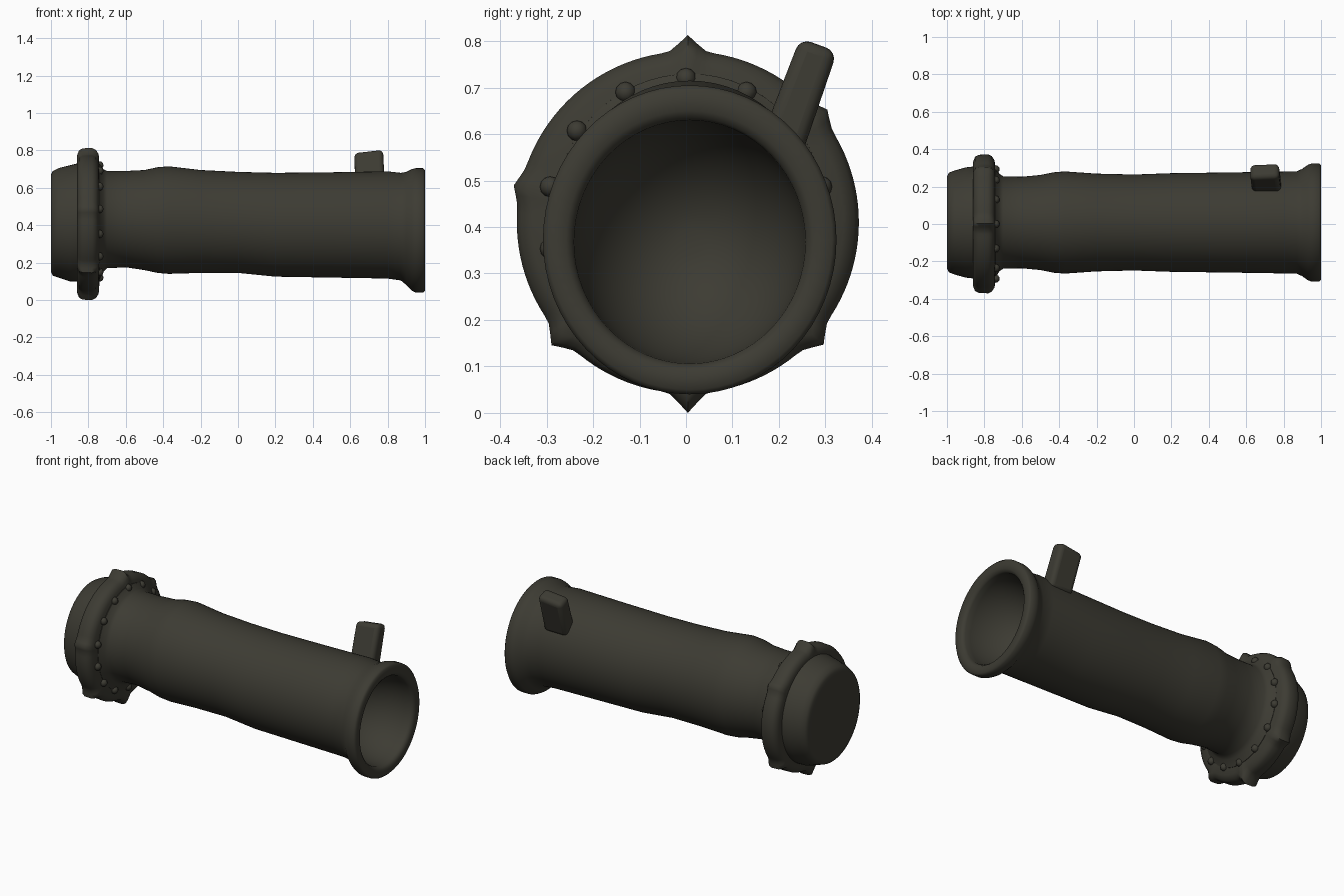
import bpy, bmesh, math
from mathutils import Vector, Matrix

cube = bpy.data.objects.get("Cube")
if cube:
    bpy.data.objects.remove(cube, do_unlink=True)

olive = bpy.data.materials.new("dark olive")
olive.use_nodes = True
color = (0.046, 0.044, 0.033, 1)
olive.diffuse_color = color
olive.node_tree.nodes["Principled BSDF"].inputs["Base Color"].default_value = color


def finish(bm, name, angle=50):
    """Turn a bmesh into a smooth shaded object."""
    bmesh.ops.recalc_face_normals(bm, faces=bm.faces)
    mesh = bpy.data.meshes.new(name)
    bm.to_mesh(mesh)
    bm.free()
    obj = bpy.data.objects.new(name, mesh)
    bpy.context.collection.objects.link(obj)
    mesh.materials.append(olive)
    bpy.ops.object.select_all(action="DESELECT")
    obj.select_set(True)
    bpy.context.view_layer.objects.active = obj
    bpy.ops.object.shade_smooth_by_angle(angle=math.radians(angle))
    return obj


def loft(name, stations, point, segments, closed=False, angle=50):
    """Skin rings along x; point(station, angle) gives each vertex."""
    bm = bmesh.new()
    rings = [[bm.verts.new(point(s, math.tau * i / segments)) for i in range(segments)]
             for s in stations]
    pairs = list(zip(rings, rings[1:]))
    if closed:
        pairs.append((rings[-1], rings[0]))
    for a, b in pairs:
        for i in range(segments):
            j = (i + 1) % segments
            bm.faces.new((a[i], a[j], b[j], b[i]))
    if not closed:
        bm.faces.new(rings[0])
        bm.faces.new(rings[-1])
    return finish(bm, name, angle)


# Tube: x, top height, bottom height, ending in a hollow bowl
tube = [
    (-1, .63, .19), (-1, .67, .15), (-.99, .69, .13), (-.96, .705, .12),
    (-.9, .72, .1), (-.86, .73, .1), (-.74, .73, .11), (-.72, .7, .15),
    (-.7, .69, .17), (-.6, .69, .175), (-.5, .695, .16), (-.43, .71, .145),
    (-.37, .715, .14), (-.2, .695, .145), (0, .685, .145), (.2, .68, .125),
    (.5, .683, .12), (.8, .688, .115), (.87, .68, .105), (.9, .685, .08),
    (.93, .7, .05), (.95, .705, .04), (.99, .705, .04), (1, .695, .05),
    (1, .65, .09), (.99, .635, .1),
]
steps = 14
for k in range(steps):
    t = math.pi / 2 * k / steps
    radius = .262 * math.cos(t)
    tube.append((.98 - .32 * math.sin(t), .368 + radius, .368 - radius))


def tube_point(s, a):
    x, top, bottom = s
    r = (top - bottom) / 2
    return (x, .008 + .95 * r * math.cos(a), (top + bottom) / 2 + r * math.sin(a))


loft("tube", tube, tube_point, 64)

# Flange with pointed lugs: lug direction in degrees and height
lugs = {39: .018, 90: .035, 168: .015, 222: .027, 270: .042, 318: .025}


def flange_point(s, a):
    x, r = s
    for deg, height in lugs.items():
        d = abs((math.degrees(a) - deg + 180) % 360 - 180)
        r += height * max(0, 1 - d / 7) ** 1.3
    return (x, .004 + r * math.cos(a), .41 + r * math.sin(a))


flange = [(-.86, .27), (-.86, .33), (-.85, .355), (-.83, .366),
          (-.78, .368), (-.76, .358), (-.745, .335), (-.74, .27)]
loft("flange", flange, flange_point, 120, closed=True)

# Small studs on the inner side of the flange
bm = bmesh.new()
for i in range(14):
    a = math.tau * (i + .5) / 14
    place = Matrix.Translation((-.74, .3 * math.cos(a), .42 + .3 * math.sin(a)))
    bmesh.ops.create_uvsphere(bm, u_segments=10, v_segments=6, radius=.022, matrix=place)
finish(bm, "flange_studs")

# Lever: rounded block leaning outward near the open end
bm = bmesh.new()
bmesh.ops.create_cube(bm, size=1)
for v in bm.verts:
    upper = v.co.z > 0
    v.co = Vector((v.co.x * .155, v.co.y * (.085 if upper else .095), v.co.z * .25))
    if upper:
        v.co.x -= .012
        v.co.z += .12 * v.co.x
lean = Matrix.Rotation(math.radians(-20), 4, "X")
bm.transform(Matrix.Translation((.71, .241, .67)) @ lean)
lever = finish(bm, "lever", 60)
bevel = lever.modifiers.new("round_edges", "BEVEL")
bevel.width = .025
bevel.segments = 4
